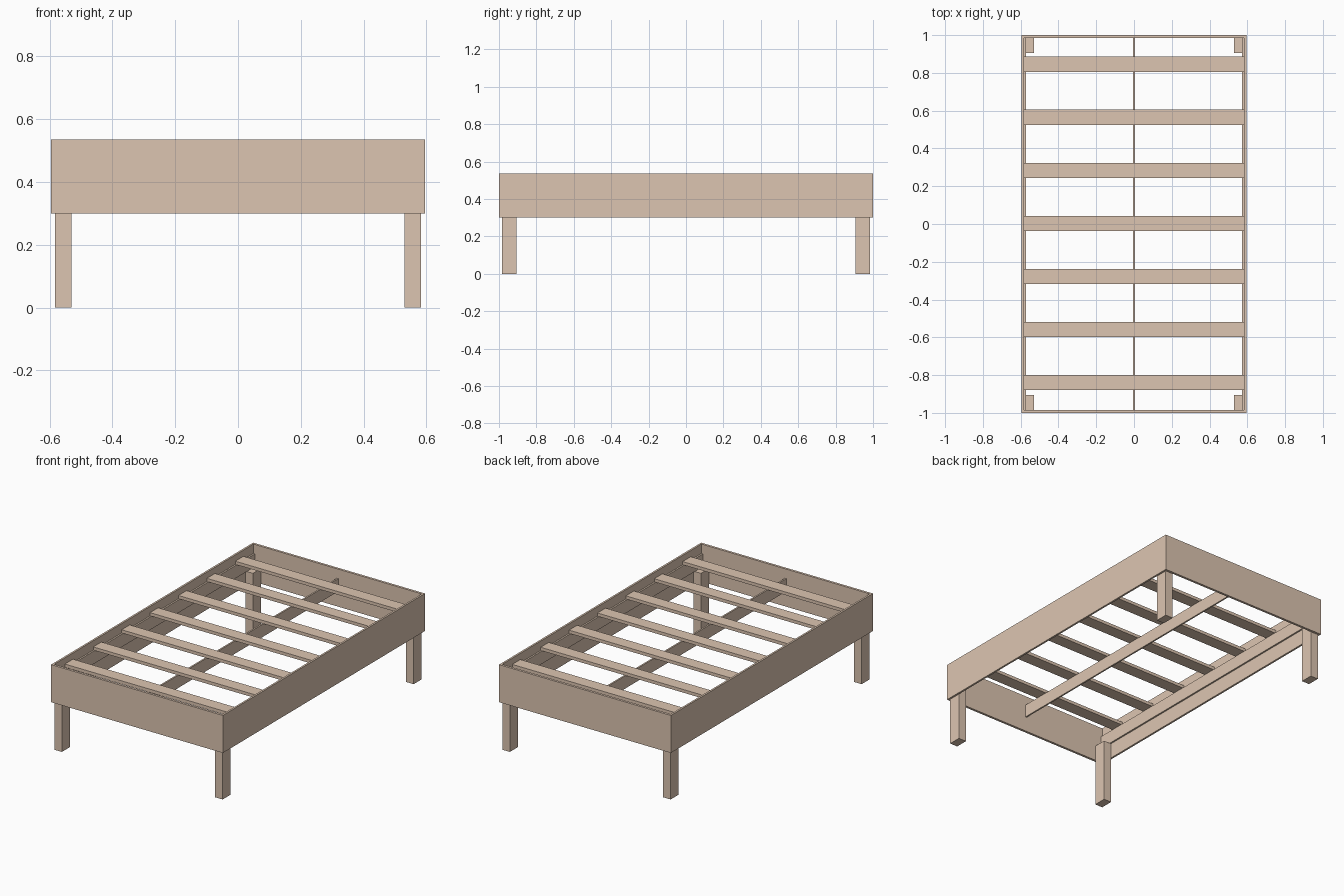
import bpy

if "Cube" in bpy.data.objects:
    bpy.data.objects.remove(bpy.data.objects["Cube"])

wood = bpy.data.materials.new("pale_wood")
wood.diffuse_color = (0.72, 0.56, 0.44, 1)
wood.use_nodes = True
wood.node_tree.nodes["Principled BSDF"].inputs["Base Color"].default_value = wood.diffuse_color

W, L = 0.595, 1.0            # half width and half length
T_SIDE, T_END = 0.012, 0.015  # board thicknesses
RAIL_Z, RAIL_TOP = 0.396, 0.476


def box(name, x, y, z):
    """Box from (min, max) ranges on each axis."""
    lo, hi = zip(*(sorted(r) for r in (x, y, z)))
    bpy.ops.mesh.primitive_cube_add(
        size=1, location=[(a + b) / 2 for a, b in zip(lo, hi)])
    ob = bpy.context.object
    ob.name = name
    ob.scale = [b - a for a, b in zip(lo, hi)]
    bpy.ops.object.transform_apply(location=False, rotation=False, scale=True)
    ob.data.materials.append(wood)
    return ob


xi, yi = W - T_SIDE, L - T_END   # inner faces of the frame

# Head and foot boards
for s, name in ((-1, "foot_board"), (1, "head_board")):
    box(name, (-W, W), (s * yi, s * L), (0.30, 0.535))

for s, side in ((-1, "left"), (1, "right")):
    # Side boards and the ledges that carry the slats
    box(side + "_side_board", (s * xi, s * W), (-yi, yi), (0.30, 0.535))
    box(side + "_slat_ledge", (s * (xi - 0.01), s * xi), (-yi, yi), (RAIL_Z, RAIL_TOP))
    # Legs inside the corners
    for t, end in ((-1, "front"), (1, "back")):
        box(f"{end}_{side}_leg", (s * (xi - 0.053), s * xi),
            (t * (yi - 0.08), t * yi), (0, RAIL_Z))

# Centre beam
box("centre_beam", (-0.005, 0.005), (-yi, yi), (RAIL_Z, RAIL_TOP))

# Slats
for i in range(7):
    y = -0.84 + 0.281 * i
    box(f"slat_{i + 1}", (-xi, xi), (y - 0.04, y + 0.04), (RAIL_TOP, RAIL_TOP + 0.02))
